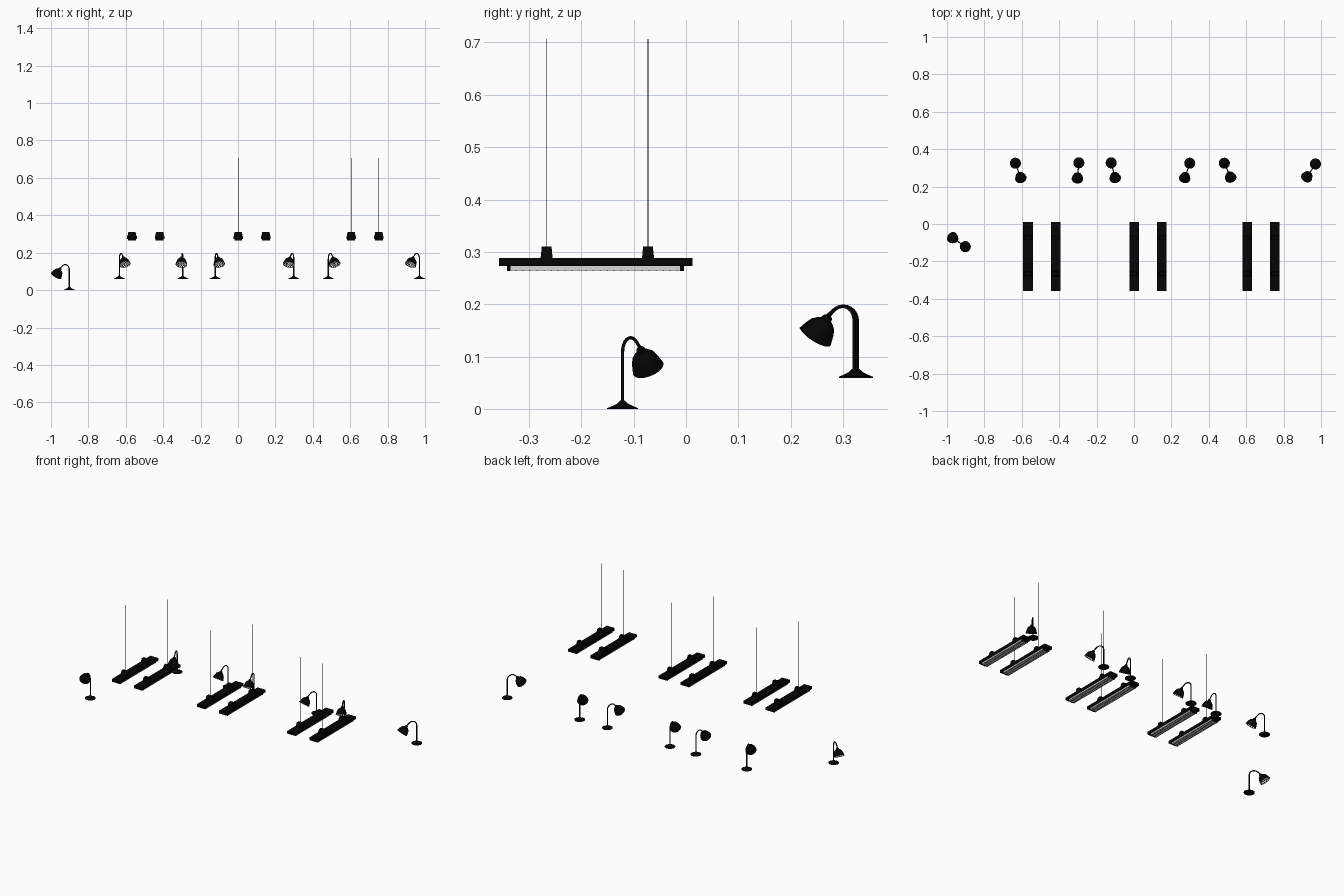
import bpy, bmesh, math
from mathutils import Vector, Matrix

if "Cube" in bpy.data.objects:
    bpy.data.objects.remove(bpy.data.objects["Cube"])


def material(name, v):
    m = bpy.data.materials.new(name)
    m.diffuse_color = (v, v, v, 1)
    m.use_nodes = True
    m.node_tree.nodes["Principled BSDF"].inputs["Base Color"].default_value = m.diffuse_color
    return m


BLACK = material("black metal", 0.0015)
LIGHT = material("light grey diffuser", 0.7)


def finish(name, bm, mats, smooth=False):
    bmesh.ops.recalc_face_normals(bm, faces=bm.faces)
    me = bpy.data.meshes.new(name)
    bm.to_mesh(me)
    bm.free()
    for m in mats:
        me.materials.append(m)
    if smooth:
        me.shade_smooth()
        me.set_sharp_from_angle(angle=math.radians(40))
    return me


def place(name, me, matrix):
    ob = bpy.data.objects.new(name, me)
    ob.matrix_world = matrix
    bpy.context.collection.objects.link(ob)


def box(bm, x0, x1, y0, y1, z0, z1, taper=1.0):
    vs = bmesh.ops.create_cube(bm, size=1)["verts"]
    cx, cy = (x0 + x1) / 2, (y0 + y1) / 2
    for v in vs:
        k = taper if v.co.z > 0 else 1
        v.co = Vector((cx + v.co.x * (x1 - x0) * k, cy + v.co.y * (y1 - y0) * k,
                       z1 if v.co.z > 0 else z0))


def lathe(bm, profile, n=28):
    # profile of (radius, height) swept about z; returns the vertex rings
    rings = [[bm.verts.new((r * math.cos(2 * math.pi * i / n), r * math.sin(2 * math.pi * i / n), z))
              for i in range(n)] for r, z in profile]
    for a, b in zip(rings, rings[1:]):
        for i in range(n):
            bm.faces.new((a[i], a[(i + 1) % n], b[(i + 1) % n], b[i]))
    return rings


# ---- desk lamp parts (facing local +x) ----
bm = bmesh.new()
rings = lathe(bm, [(0.0295, 0), (0.0295, 0.002), (0.02, 0.006), (0.01, 0.011), (0.004, 0.017)])
bm.faces.new(rings[0])
bm.faces.new(rings[-1])
base_mesh = finish("lamp_base", bm, [BLACK], True)

# gooseneck: upright, arc, short diagonal
R = 0.027
path = [(0, 0.01)] + [(R - R * math.cos(math.radians(a)), 0.1095 + R * math.sin(math.radians(a)))
                      for a in range(0, 136, 15)] + [(0.062, 0.114)]
bm = bmesh.new()
prev = None
for k, (u, z) in enumerate(path):
    a, b = path[max(k - 1, 0)], path[min(k + 1, len(path) - 1)]
    t = Vector((b[0] - a[0], 0, b[1] - a[1])).normalized()
    nrm = Vector((t.z, 0, -t.x))
    ring = [bm.verts.new(Vector((u, 0, z)) + 0.0032 * (nrm * math.cos(i * math.pi / 5)
            + Vector((0, 1, 0)) * math.sin(i * math.pi / 5))) for i in range(10)]
    if prev:
        for i in range(10):
            bm.faces.new((prev[i], prev[(i + 1) % 10], ring[(i + 1) % 10], ring[i]))
    prev = ring
neck_mesh = finish("lamp_neck", bm, [BLACK], True)

# bell shade, with a thin ribbed lining
OUTER = [(0.007, 0), (0.0085, 0.004), (0.0085, 0.008), (0.015, 0.0115), (0.022, 0.019), (0.0265, 0.030), (0.031, 0.048)]
bm = bmesh.new()
rings = lathe(bm, OUTER + [(0.0298, 0.048), (0.0253, 0.031), (0.0205, 0.020), (0.008, 0.013)])
bm.faces.new(rings[0])
bm.faces.new(rings[-1])
shade_mesh = finish("lamp_shade", bm, [BLACK], True)
bm = bmesh.new()
lathe(bm, [(0.0292, 0.0475), (0.0268, 0.039), (0.0247, 0.0315), (0.0222, 0.0255), (0.0198, 0.0205), (0.008, 0.0135)], 32)
for k, f in enumerate(bm.faces):
    f.material_index = (k + k // 32) % 2
lining_mesh = finish("shade_lining", bm, [BLACK, LIGHT], True)

axis = Vector((0.575, 0, -0.818))
head = Matrix.Translation((0.058, 0, 0.1165)) @ axis.to_track_quat('Z', 'Y').to_matrix().to_4x4()

# (base x, y, z, facing dx, dy)
LAMPS = [(-0.902, -0.121, 0, -0.82, 0.57),
         (-0.634, 0.325, 0.060, 0.030, -0.083), (-0.295, 0.327, 0.060, -0.008, -0.09),
         (-0.122, 0.327, 0.060, 0.022, -0.083), (0.298, 0.325, 0.060, -0.028, -0.083),
         (0.483, 0.325, 0.060, 0.035, -0.080), (0.970, 0.321, 0.060, -0.048, -0.073)]
for k, (x, y, z, dx, dy) in enumerate(LAMPS, 1):
    m = Matrix.Translation((x, y, z)) @ Matrix.Rotation(math.atan2(dy, dx), 4, 'Z')
    place(f"lamp_base_{k}", base_mesh, m)
    place(f"lamp_neck_{k}", neck_mesh, m)
    place(f"lamp_shade_{k}", shade_mesh, m @ head)
    place(f"shade_lining_{k}", lining_mesh, m @ head)

# ---- hanging strip lights ----
Y0, Y1 = -0.357, 0.012
MOUNTS = (-0.266, -0.0725)

bm = bmesh.new()
box(bm, -0.026, 0.026, Y0, Y1, 0.273, 0.289)                  # housing
for y in (-0.342, -0.011):                                    # end caps
    box(bm, -0.021, 0.021, y, y + 0.007, 0.264, 0.2735)
for y in MOUNTS:                                              # tapered mounts
    box(bm, -0.024, 0.024, y - 0.0115, y + 0.0115, 0.2885, 0.311, 0.8)
housing_mesh = finish("strip_housing", bm, [BLACK])

bm = bmesh.new()
box(bm, -0.0205, 0.0205, -0.336, -0.01, 0.2645, 0.2735)
diffuser_mesh = finish("strip_diffuser", bm, [LIGHT])

# thin dark louvre slats under the diffuser
bm = bmesh.new()
for i in range(24):
    y = -0.326 + i * 0.0134
    box(bm, -0.0195, 0.0195, y, y + 0.003, 0.2642, 0.265)
louvre_mesh = finish("strip_louvre", bm, [BLACK])

bm = bmesh.new()
for y in MOUNTS:
    bmesh.ops.create_cone(bm, cap_ends=True, segments=8, radius1=0.0006, radius2=0.0006, depth=0.397,
                          matrix=Matrix.Translation((0, y, 0.5085)))
wire_mesh = finish("hanging_wires", bm, [BLACK])

for k, x in enumerate((-0.567, -0.419, 0.001, 0.149, 0.605, 0.753), 1):
    m = Matrix.Translation((x, 0, 0))
    for name, me in (("strip_housing", housing_mesh), ("strip_diffuser", diffuser_mesh),
                     ("strip_louvre", louvre_mesh), ("hanging_wires", wire_mesh)):
        place(f"{name}_{k}", me, m)
